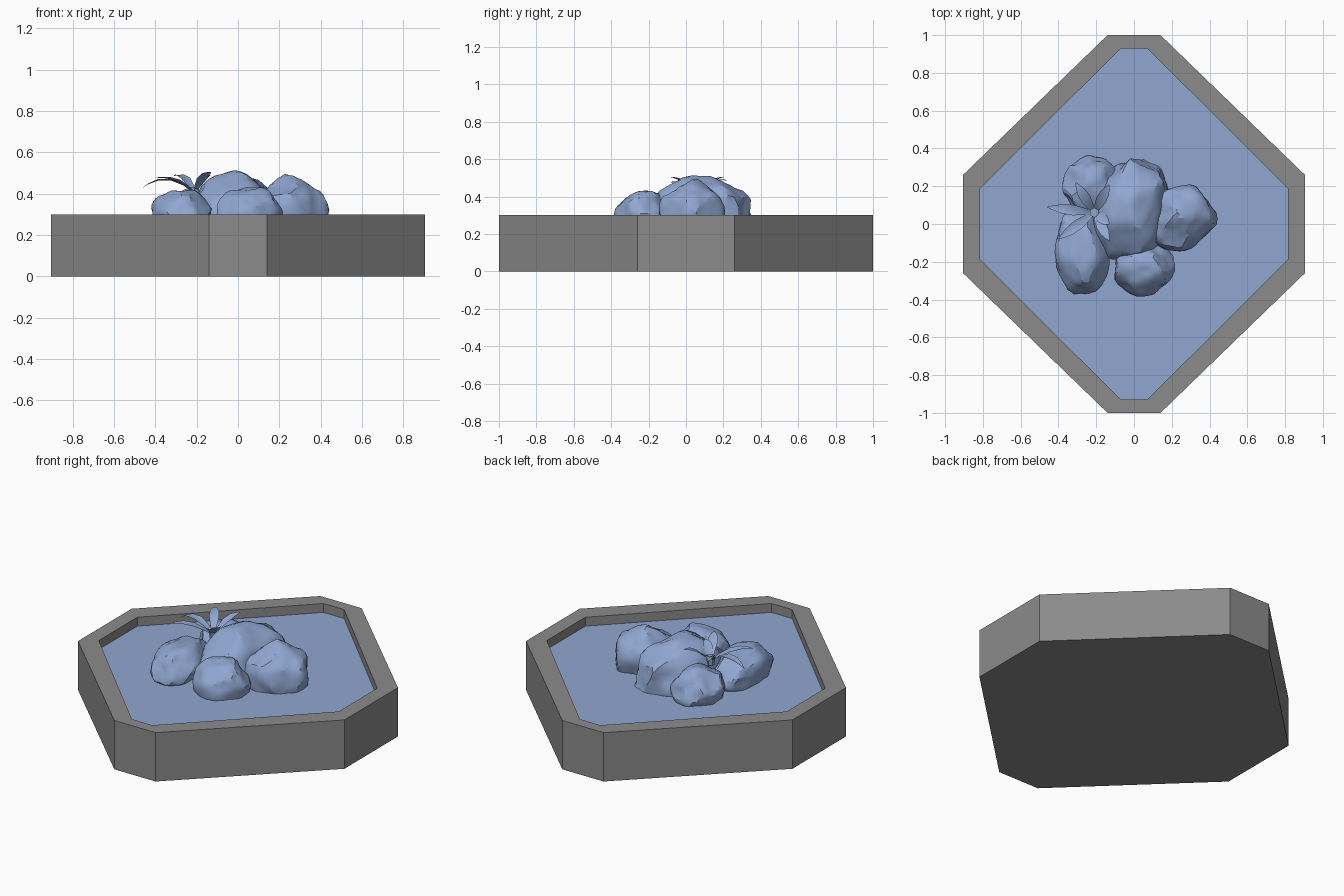
import bpy, bmesh, math, random
from mathutils import Vector, Matrix, noise

if "Cube" in bpy.data.objects:
    bpy.data.objects.remove(bpy.data.objects["Cube"])

WATER_Z = 0.245


def material(name, rgb):
    m = bpy.data.materials.new(name)
    m.diffuse_color = (*rgb, 1)
    m.use_nodes = True
    m.node_tree.nodes["Principled BSDF"].inputs["Base Color"].default_value = m.diffuse_color
    return m


GREY = material("stone grey", (0.26, 0.26, 0.26))
BLUE = material("soft blue", (0.28, 0.385, 0.64))


def finish(name, bm, mat, smooth=None):
    me = bpy.data.meshes.new(name)
    bm.to_mesh(me)
    bm.free()
    ob = bpy.data.objects.new(name, me)
    bpy.context.collection.objects.link(ob)
    me.materials.append(mat)
    if smooth:
        bpy.ops.object.select_all(action='DESELECT')
        bpy.context.view_layer.objects.active = ob
        ob.select_set(True)
        bpy.ops.object.shade_smooth_by_angle(angle=math.radians(smooth))
    return ob


def octagon(ax, ay, bx, by):
    """Chamfered diamond: short ends at y=+-ay, short sides at x=+-bx."""
    q = [(bx, by), (ax, ay)]
    return (q + [(-x, y) for x, y in q[::-1]] + [(-x, -y) for x, y in q]
            + [(x, -y) for x, y in q[::-1]])


OUTER = octagon(0.14, 1.0, 0.905, 0.26)
INNER = octagon(0.07, 0.93, 0.815, 0.187)

# basin: solid base with a raised rim
bm = bmesh.new()
rings = [[bm.verts.new((x, y, z)) for x, y in pts]
         for pts, z in ((OUTER, 0), (OUTER, 0.3), (INNER, 0.3), (INNER, WATER_Z - 0.01))]
for a, b in zip(rings, rings[1:]):
    for i in range(8):
        j = (i + 1) % 8
        bm.faces.new((a[i], a[j], b[j], b[i]))
bm.faces.new(rings[0][::-1])
finish("basin", bm, GREY)

# water surface
bm = bmesh.new()
bm.faces.new([bm.verts.new((x, y, WATER_Z)) for x, y in INNER])
finish("water", bm, BLUE)


# rocks: spheres chipped by random planes, roughened, cut at the water
def rock(name, center, radii, turn, seed):
    rng = random.Random(seed)
    chips = []
    for _ in range(22):
        n = Vector((rng.gauss(0, 1), rng.gauss(0, 1), rng.gauss(0.2, 0.9))).normalized()
        chips.append((n, rng.uniform(0.86, 0.97)))
    bm = bmesh.new()
    bmesh.ops.create_icosphere(bm, subdivisions=4, radius=1)
    off = Vector((seed * 7.3, seed * 3.1, 0))
    for v in bm.verts:
        d = v.co.normalized()
        r = 1.04
        for n, h in chips:
            c = d.dot(n)
            if c > 0.3:
                r = min(r, h / c)
        r += 0.07 * noise.noise(d * 2.2 + off) + 0.025 * noise.noise(d * 6 + off)
        v.co = d * r
    bm.transform(Matrix.Translation(center) @ Matrix.Rotation(math.radians(turn), 4, 'Z')
                 @ Matrix.Diagonal((*radii, 1)))
    bmesh.ops.bisect_plane(bm, geom=bm.verts[:] + bm.edges[:] + bm.faces[:],
                           plane_co=(0, 0, WATER_Z), plane_no=(0, 0, 1), clear_inner=True)
    finish(name, bm, BLUE, 25)


rock("middle_rock", (-0.01, 0.07, 0.29), (0.20, 0.30, 0.215), -14, 1)
rock("back_left_rock", (-0.23, 0.2, 0.29), (0.15, 0.16, 0.13), 0, 2)
rock("front_left_rock", (-0.28, -0.14, 0.29), (0.145, 0.235, 0.135), 5, 3)
rock("right_rock", (0.25, 0.03, 0.29), (0.18, 0.17, 0.20), 20, 4)
rock("front_rock", (0.055, -0.235, 0.29), (0.165, 0.14, 0.15), 0, 5)


# plant: arching pointed leaves from one crown
CROWN = Vector((-0.21, 0.06, 0.40))


def leaf(name, tip, arch):
    tip = Vector(tip)
    side = (tip - CROWN).cross(Vector((0, 0, 1))).normalized()
    bm = bmesh.new()
    rows = []
    for t, w in ((0, 0.008), (0.2, 0.018), (0.45, 0.028), (0.7, 0.024), (0.88, 0.012), (1, 0.001)):
        p = CROWN.lerp(tip, t) + Vector((0, 0, arch * 4 * t * (1 - t)))
        lift = Vector((0, 0, w * 0.3))
        rows.append([bm.verts.new(q) for q in (p - side * w + lift, p, p + side * w + lift)])
    for a, b in zip(rows, rows[1:]):
        for i in (0, 1):
            bm.faces.new((a[i + 1], a[i], b[i], b[i + 1]))
    bmesh.ops.recalc_face_normals(bm, faces=bm.faces[:])
    if sum(f.normal.z for f in bm.faces) < 0:
        bmesh.ops.reverse_faces(bm, faces=bm.faces[:])
    finish(name, bm, BLUE, 40)


TIPS = [((-0.46, 0.09, 0.43), 0.05), ((-0.40, -0.08, 0.475), 0.025),
        ((-0.13, -0.09, 0.505), 0.02), ((-0.13, 0.21, 0.505), 0.02),
        ((-0.31, 0.22, 0.485), 0.03), ((-0.13, 0.0, 0.49), 0.015)]
for i, (tip, arch) in enumerate(TIPS):
    leaf(f"leaf_{i + 1}", tip, arch)

# crown of the plant
bm = bmesh.new()
bmesh.ops.create_cone(bm, cap_ends=True, segments=6, radius1=0.02, radius2=0.026, depth=0.05,
                      matrix=Matrix.Translation(CROWN + Vector((0, 0, 0.005))))
finish("plant_crown", bm, BLUE)
